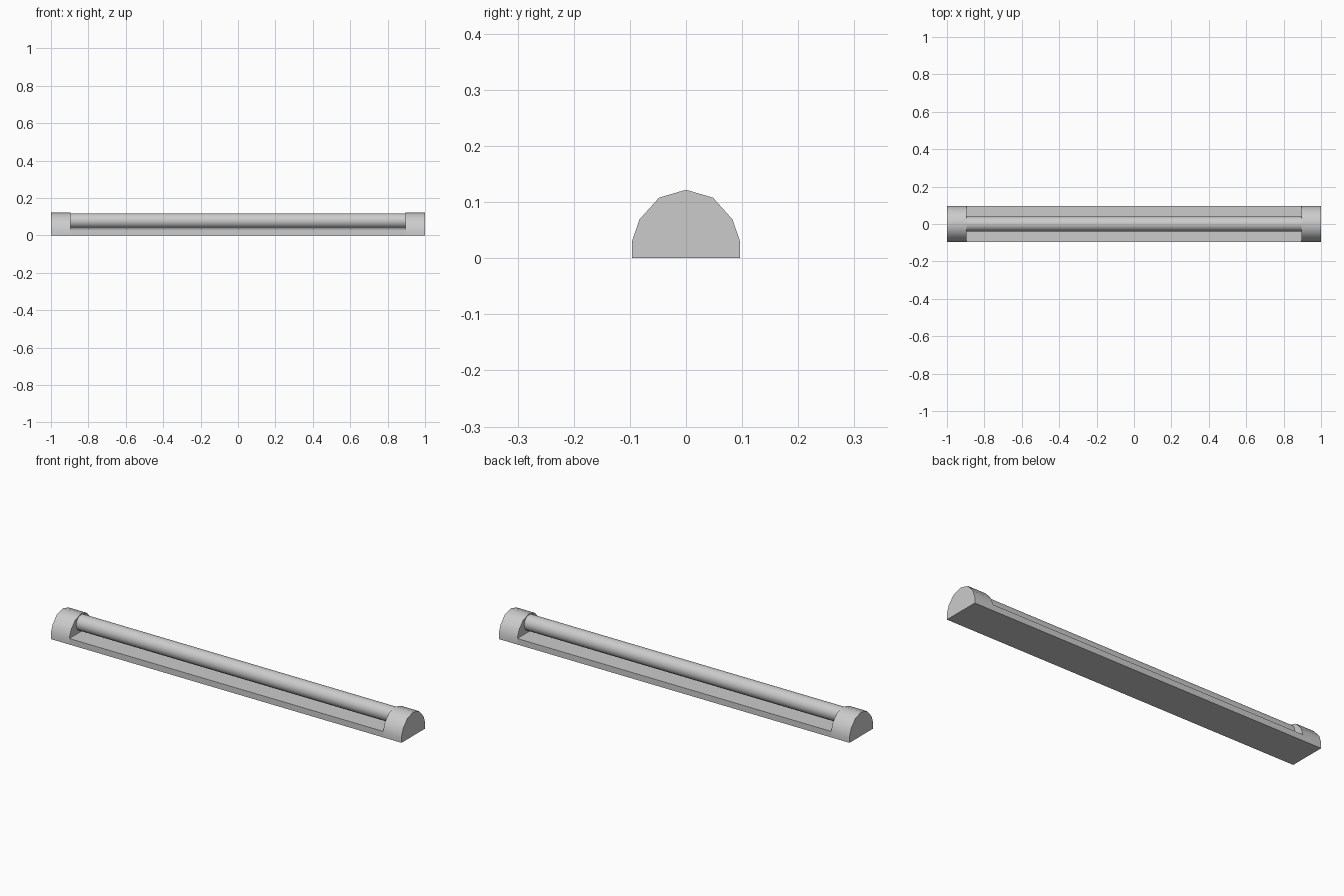
import bpy, bmesh, math
from mathutils import Matrix

cube = bpy.data.objects.get("Cube")
if cube:
    bpy.data.objects.remove(cube)

grey = bpy.data.materials.new("light grey")
grey.use_nodes = True
colour = (0.6, 0.6, 0.6, 1)
grey.diffuse_color = colour
grey.node_tree.nodes["Principled BSDF"].inputs["Base Color"].default_value = colour


def finish(name, bm, smooth_angle=None):
    bmesh.ops.recalc_face_normals(bm, faces=bm.faces)
    mesh = bpy.data.meshes.new(name)
    bm.to_mesh(mesh)
    bm.free()
    mesh.materials.append(grey)
    obj = bpy.data.objects.new(name, mesh)
    bpy.context.collection.objects.link(obj)
    if smooth_angle:
        bpy.ops.object.select_all(action="DESELECT")
        obj.select_set(True)
        bpy.context.view_layer.objects.active = obj
        bpy.ops.object.shade_smooth_by_angle(angle=math.radians(smooth_angle))
    return obj


def extrude_profile(name, profile, x0, x1, smooth_angle=None):
    """Sweep a closed y-z profile along x."""
    bm = bmesh.new()
    face = bm.faces.new([bm.verts.new((x0, y, z)) for y, z in profile])
    side = bmesh.ops.extrude_face_region(bm, geom=[face])["geom"]
    verts = [v for v in side if isinstance(v, bmesh.types.BMVert)]
    bmesh.ops.translate(bm, verts=verts, vec=(x1 - x0, 0, 0))
    return finish(name, bm, smooth_angle)


WIDTH, BASE_TOP, CAP_START = 0.096, 0.031, 0.895

# Flat mounting base between the end caps
base = [(-WIDTH, 0), (WIDTH, 0), (WIDTH, BASE_TOP), (-WIDTH, BASE_TOP)]
extrude_profile("base", base, -CAP_START, CAP_START)

# Rounded end caps
half = [(WIDTH, 0), (WIDTH, BASE_TOP), (0.083, 0.069), (0.048, 0.108)]
cap = half + [(0, 0.122)] + [(-y, z) for y, z in reversed(half)]
for name, sign in (("left_end_cap", 1), ("right_end_cap", -1)):
    extrude_profile(name, cap, sign * CAP_START, sign, 35)

# Lamp tube held between the caps
bm = bmesh.new()
bmesh.ops.create_cone(bm, cap_ends=True, segments=16, radius1=0.04, radius2=0.04,
                      depth=2 * CAP_START + 0.02,
                      matrix=Matrix.Translation((0, 0, 0.078)) @ Matrix.Rotation(math.pi / 2, 4, "Y"))
finish("lamp_tube", bm, 35)
